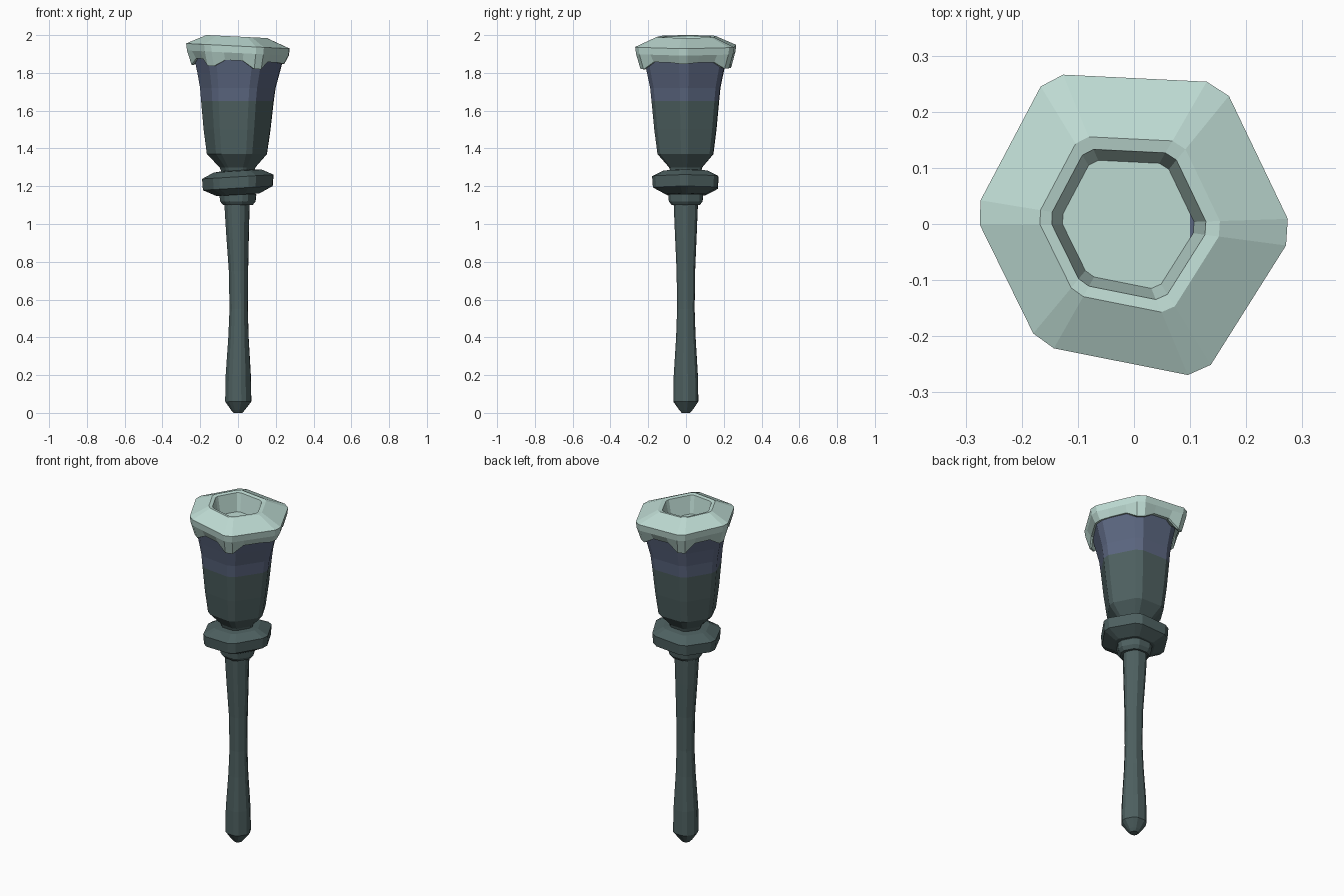
import bpy, bmesh
from math import sin, cos, radians
from mathutils import Vector

if "Cube" in bpy.data.objects:
    bpy.data.objects.remove(bpy.data.objects["Cube"])


def material(name, rgb):
    m = bpy.data.materials.new(name)
    m.use_nodes = True
    m.diffuse_color = (*rgb, 1)
    bsdf = m.node_tree.nodes["Principled BSDF"]
    bsdf.inputs["Base Color"].default_value = (*rgb, 1)
    bsdf.inputs["Roughness"].default_value = 0.8
    return m


TEAL = material("dark teal", (0.076, 0.118, 0.118))
BLUE = material("slate blue", (0.105, 0.133, 0.215))
MINT = material("pale mint", (0.515, 0.708, 0.651))

ANGLES = [-3, 58, 120, 176, 232, 294]
EVEN = [1] * 6
UNEVEN = [1, 1.04, 1.08, 1, 0.96, 1.05]


def hex_ring(r, cx, steps, scale):
    """Hexagon with chamfered corners; steps are positions along each side."""
    pts = [Vector((cx + r * s * cos(radians(a)), r * s * sin(radians(a))))
           for a, s in zip(ANGLES, scale)]
    return [pts[i].lerp(pts[(i + 1) % 6], t) for i in range(6) for t in steps]


def loft(name, profile, mats, steps=(0.12, 0.88), scale=EVEN, tilt=0, dips=None):
    """Skin rings of (height, radius, centre x); height None means a drip edge."""
    bm = bmesh.new()
    rings = []
    n = len(steps)
    for z, r, cx in profile:
        ring = []
        for i, p in enumerate(hex_ring(r, cx, steps, scale)):
            h = z
            if z is None:
                side, k = divmod(i, n)
                h = (dips[side] if k == 0 else
                     dips[(side + 1) % 6] if k == n - 1 else 1.865)
            ring.append(bm.verts.new((p.x, p.y, h + tilt * p.x)))
        rings.append(ring)
    for a, b in zip(rings, rings[1:]):
        for i in range(len(a)):
            j = (i + 1) % len(a)
            bm.faces.new((a[i], a[j], b[j], b[i]))
    bm.faces.new(rings[0][::-1])
    bm.faces.new(rings[-1])
    bmesh.ops.recalc_face_normals(bm, faces=bm.faces)
    # Second material covers everything above the painted band line
    if len(mats) > 1:
        for f in bm.faces:
            f.material_index = int(f.calc_center_median().z > 1.65)
    me = bpy.data.meshes.new(name)
    bm.to_mesh(me)
    bm.free()
    for m in mats:
        me.materials.append(m)
    ob = bpy.data.objects.new(name, me)
    bpy.context.collection.objects.link(ob)
    return ob


# Slender handle, waisted in the middle with a blunt tip
loft("handle", [(0, 0.025, 0), (0.015, 0.04, 0), (0.06, 0.076, 0.002),
                (0.2, 0.073, 0.002), (0.4, 0.059, 0.003), (0.55, 0.053, 0.004),
                (0.75, 0.056, 0.003), (0.95, 0.066, -0.002), (1.12, 0.074, -0.005)],
     [TEAL], steps=(0.2, 0.8))

# Small collar under the guard
loft("lower_collar", [(1.1, 0.085, 0), (1.12, 0.102, 0), (1.155, 0.106, 0),
                      (1.175, 0.09, 0)], [TEAL], steps=(0.18, 0.82))

# Wide guard ring, slightly tilted
loft("guard_ring", [(1.155, 0.12, 0), (1.19, 0.195, 0), (1.25, 0.2, 0),
                    (1.28, 0.135, 0), (1.285, 0.08, 0)], [TEAL], tilt=0.06)

# Flared cup with a painted upper band
loft("cup", [(1.27, 0.09, 0), (1.3, 0.1, -0.002), (1.37, 0.168, -0.005),
             (1.5, 0.187, -0.004), (1.65, 0.203, -0.002), (1.72, 0.211, 0),
             (1.8, 0.23, 0.004), (1.88, 0.25, 0.006)], [TEAL, BLUE])

# Overhanging rim with drips at the corners and a recessed opening
loft("rim", [(1.872, 0.2, 0), (None, 0.245, 0), (None, 0.256, 0),
             (1.905, 0.281, 0), (1.942, 0.286, 0), (1.992, 0.167, -0.007),
             (1.988, 0.143, -0.009), (1.885, 0.122, -0.01)],
     [MINT], steps=(0.09, 0.32, 0.68, 0.91), scale=UNEVEN, tilt=-0.05,
     dips=[1.86, 1.83, 1.82, 1.83, 1.83, 1.825])
